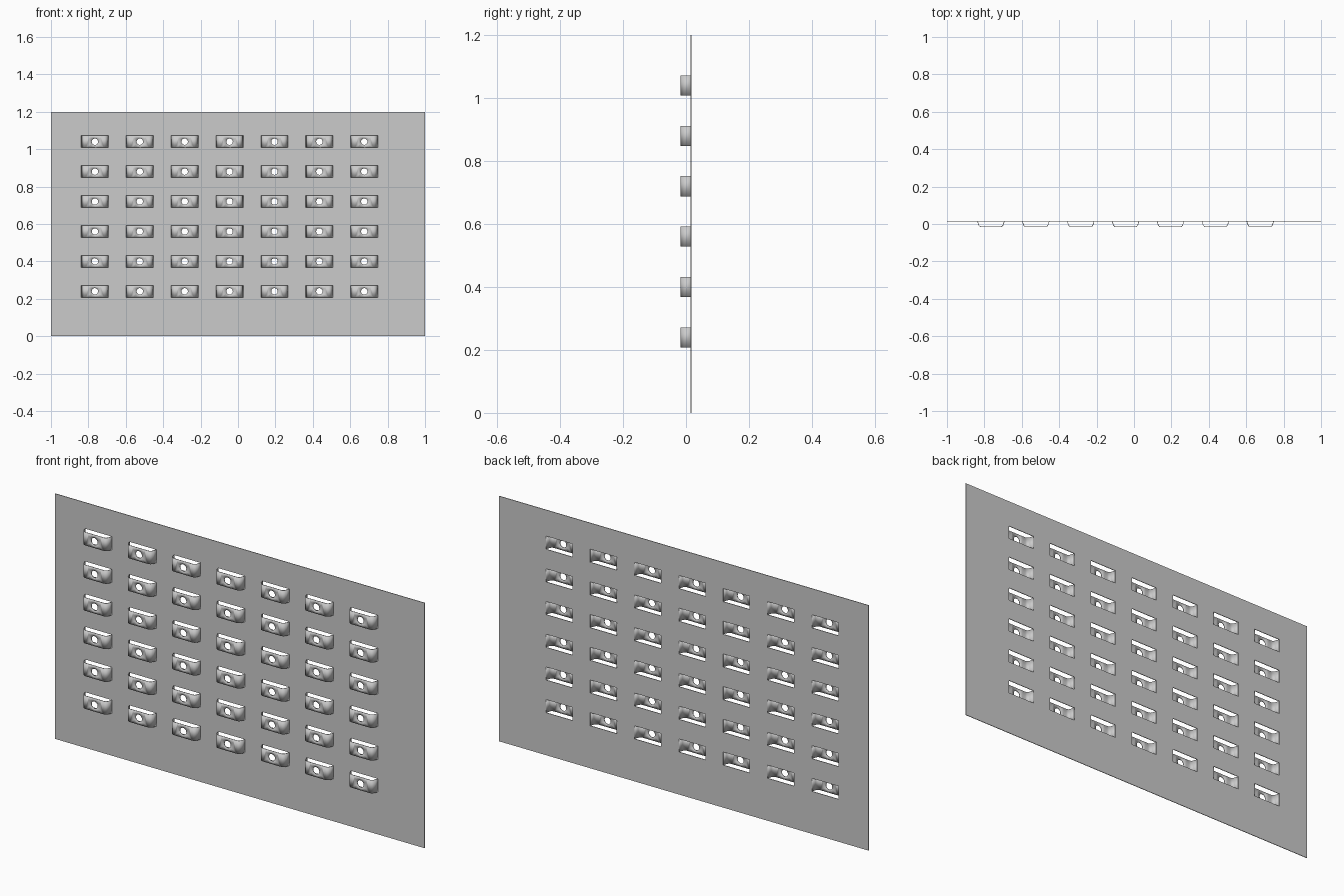
import bpy
import bmesh
from math import sin, cos, pi, radians

cube = bpy.data.objects.get("Cube")
if cube:
    bpy.data.objects.remove(cube)

THICK = 0.003
HEIGHT = 1.2
BACK = 0.0155            # mid-plane of the flat sheet
FRONT = -0.0155          # mid-plane of the bridge tops
HALF_W, HALF_H = 0.072, 0.032
HOLE_R, HOLE_SIDES = 0.017, 24
COLUMNS = [-0.765 + 0.24 * i for i in range(7)]
ROWS = [0.24 + 0.16 * j for j in range(6)]

steel = bpy.data.materials.new("grey steel")
steel.use_nodes = True
grey = (0.6, 0.6, 0.6, 1)
steel.diffuse_color = grey
steel.node_tree.nodes["Principled BSDF"].inputs["Base Color"].default_value = grey


def finish_mesh(bm, name):
    bmesh.ops.remove_doubles(bm, verts=bm.verts[:], dist=1e-5)
    bmesh.ops.recalc_face_normals(bm, faces=bm.faces[:])
    mesh = bpy.data.meshes.new(name)
    bm.to_mesh(mesh)
    bm.free()
    mesh.materials.append(steel)
    return mesh


def add_part(name, mesh, location=(0, 0, 0)):
    obj = bpy.data.objects.new(name, mesh)
    obj.location = location
    bpy.context.collection.objects.link(obj)
    solid = obj.modifiers.new("thickness", "SOLIDIFY")
    solid.thickness = THICK
    solid.offset = 0
    solid.use_even_offset = True
    return obj


def add_face(bm, points):
    bm.faces.new([bm.verts.new(p) for p in points])


# Flat sheet: a grid of cells with the window cells left out
bm = bmesh.new()
xs = [-1] + [c + s * HALF_W for c in COLUMNS for s in (-1, 1)] + [1]
zs = [0] + [r + s * HALF_H for r in ROWS for s in (-1, 1)] + [HEIGHT]
for i in range(len(xs) - 1):
    for j in range(len(zs) - 1):
        if i % 2 and j % 2:
            continue
        add_face(bm, [(x, BACK, z) for x, z in (
            (xs[i], zs[j]), (xs[i + 1], zs[j]),
            (xs[i + 1], zs[j + 1]), (xs[i], zs[j + 1]))])
add_part("perforated_sheet", finish_mesh(bm, "perforated_sheet"))

# Pressed bridge: square collar round the hole, flat sides, rounded shoulders, legs
bm = bmesh.new()
ring, collar = [], []
for k in range(HOLE_SIDES):
    a = 2 * pi * k / HOLE_SIDES
    c, s = cos(a), sin(a)
    reach = HALF_H / max(abs(c), abs(s))
    ring.append((HOLE_R * c, FRONT, HOLE_R * s))
    collar.append((reach * c, FRONT, reach * s))
for k in range(HOLE_SIDES):
    n = (k + 1) % HOLE_SIDES
    add_face(bm, [ring[k], collar[k], collar[n], ring[n]])

shoulder, flat_end = 0.018, 0.049
profile = [(flat_end + shoulder * sin(t), FRONT + shoulder * (1 - cos(t)))
           for t in [radians(80) * i / 6 for i in range(7)]]
profile.append((HALF_W, BACK))
for side in (-1, 1):
    edge = sorted((p for p in collar if abs(p[0] - side * HALF_H) < 1e-6),
                  key=lambda p: p[2])
    add_face(bm, edge + [(side * flat_end, FRONT, HALF_H),
                         (side * flat_end, FRONT, -HALF_H)])
    for (x0, y0), (x1, y1) in zip(profile, profile[1:]):
        add_face(bm, [(side * x0, y0, -HALF_H), (side * x1, y1, -HALF_H),
                      (side * x1, y1, HALF_H), (side * x0, y0, HALF_H)])
bridge = finish_mesh(bm, "pressed_bridge")

# Rows and columns of bridges sharing one mesh
bridges = [add_part(f"bridge_row{j + 1}_column{i + 1}", bridge, (x, 0, z))
           for j, z in enumerate(ROWS) for i, x in enumerate(COLUMNS)]

# Smooth shoulders, sharp rims
bpy.ops.object.select_all(action="DESELECT")
bridges[0].select_set(True)
bpy.context.view_layer.objects.active = bridges[0]
bpy.ops.object.shade_smooth_by_angle(angle=radians(30))
